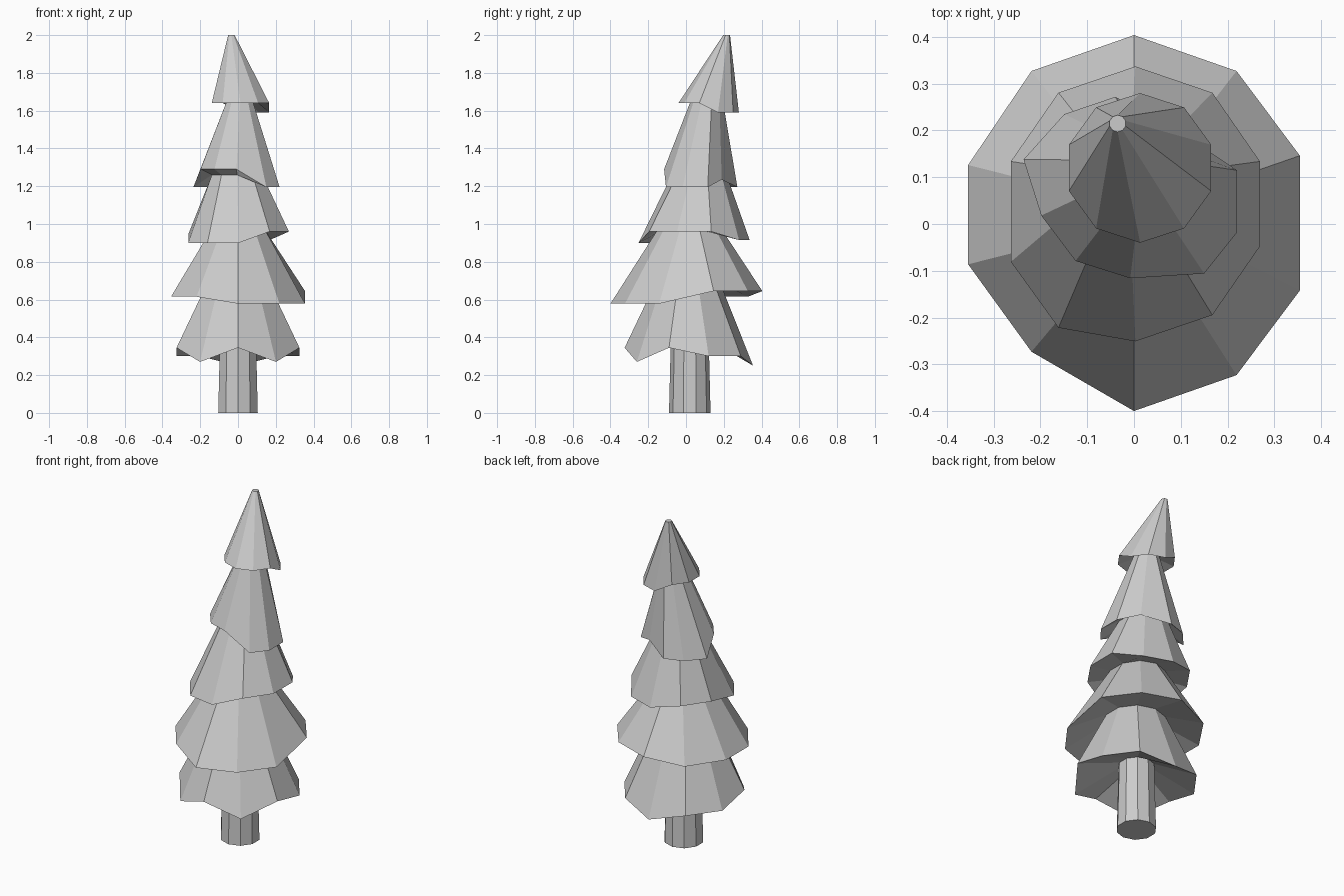
import bpy, bmesh, math

if "Cube" in bpy.data.objects:
    bpy.data.objects.remove(bpy.data.objects["Cube"])

SIDES = 10


def ring(cx, cy, rx, ry, z, lift={}, nudge={}):
    """Ten-sided loop starting at the front; some corners lifted or nudged."""
    pts = []
    for k in range(SIDES):
        a = math.tau * k / SIDES
        dx, dy = nudge.get(k, (0, 0))
        dz = sum(h for h, corners in lift.items() if k in corners)
        pts.append((cx + rx * math.sin(a) + dx, cy - ry * math.cos(a) + dy, z + dz))
    return pts


def loft(name, rings, cap_start=False, cap_end=False):
    """Skin a stack of loops with flat quads."""
    bm = bmesh.new()
    loops = [[bm.verts.new(p) for p in r] for r in rings]
    for a, b in zip(loops, loops[1:]):
        for k in range(SIDES):
            n = (k + 1) % SIDES
            bm.faces.new((a[k], a[n], b[n], b[k]))
    if cap_start:
        bm.faces.new(loops[0][::-1])
    if cap_end:
        bm.faces.new(loops[-1])
    mesh = bpy.data.meshes.new(name)
    bm.to_mesh(mesh)
    bm.free()
    obj = bpy.data.objects.new(name, mesh)
    bpy.context.collection.objects.link(obj)
    return obj


# Trunk
trunk_top = ring(0, .02, .10, .10, .40)
loft("trunk", [ring(0, .02, .11, .11, 0), trunk_top], cap_start=True)

# Branch tiers: uneven drooping rim, then the narrow neck tucked under the next tier
foliage = [trunk_top]

# lowest tier
foliage.append(ring(0, .015, .342, .34, .30,
                    {.045: (0, 2, 8), -.03: (1, 9), -.05: (5,)}))
foliage.append(ring(0, .01, .17, .17, .69))

# widest tier
foliage.append(ring(0, .002, .373, .402, .578,
                    {.067: range(3, 6), .037: range(6, 10)},
                    {2: (0, -.02), 3: (0, .02), 8: (0, .036), 9: (0, .05)}))
foliage.append(ring(0, .02, .15, .17, .97))

# middle tier
foliage.append(ring(.003, .043, .28, .294, .90,
                    {.06: range(1, 4), .015: (4, 5), .045: (6, 7)},
                    {8: (0, -.033), 9: (0, -.027)}))
foliage.append(ring(-.005, .07, .14, .145, 1.26))

# fourth tier
foliage.append(ring(-.008, .078, .24, .194, 1.195,
                    {.095: (0, 8, 9), .04: (4,)},
                    {1: (.017, -.027), 2: (0, -.036), 3: (0, -.023),
                     4: (-.023, -.046), 5: (-.032, 0), 8: (.038, 0), 9: (.024, 0)}))
foliage.append(ring(.01, .112, .065, .08, 1.67))

# top tier and tip
foliage.append(ring(.013, .12, .16, .16, 1.64, {-.05: range(3, 6)}))
foliage.append(ring(-.035, .215, .018, .018, 2.0))
loft("foliage", foliage, cap_end=True)
